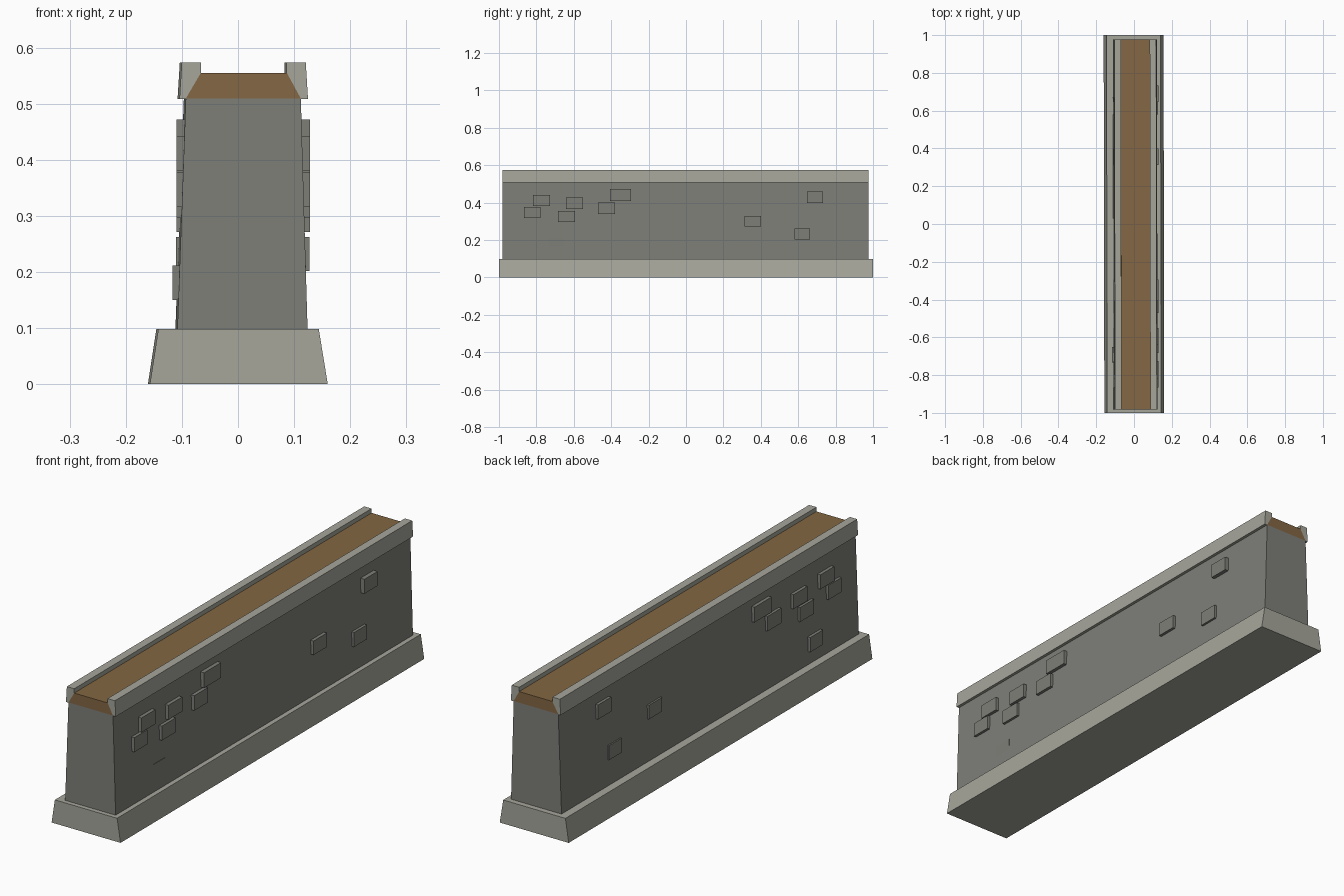
import bpy, bmesh

if "Cube" in bpy.data.objects:
    bpy.data.objects.remove(bpy.data.objects["Cube"])

SKEW = 0.0018  # the wall runs very slightly off the y axis


def material(name, rgb):
    m = bpy.data.materials.new(name)
    m.diffuse_color = (*rgb, 1.0)
    m.use_nodes = True
    m.node_tree.nodes["Principled BSDF"].inputs["Base Color"].default_value = m.diffuse_color
    return m


stone = material("dark_stone", (0.21, 0.21, 0.19))
trim = material("light_stone", (0.38, 0.38, 0.33))
dirt = material("brown_walkway", (0.23, 0.135, 0.056))


def prism(name, profile, y0, y1, mat):
    """Extrude an (x, z) profile along y, following the slight skew."""
    bm = bmesh.new()
    rings = [[bm.verts.new((x - SKEW * (y + 1), y, z)) for x, z in profile]
             for y in (y0, y1)]
    bm.faces.new(rings[0])
    bm.faces.new(rings[1][::-1])
    n = len(profile)
    for i in range(n):
        j = (i + 1) % n
        bm.faces.new((rings[0][i], rings[1][i], rings[1][j], rings[0][j]))
    bmesh.ops.recalc_face_normals(bm, faces=bm.faces)
    me = bpy.data.meshes.new(name)
    bm.to_mesh(me)
    bm.free()
    me.materials.append(mat)
    ob = bpy.data.objects.new(name, me)
    bpy.context.collection.objects.link(ob)
    return ob


Y0, Y1 = -0.981, 0.977

# Tapered footing
prism("footing", [(-0.157, 0), (0.16, 0), (0.144, 0.098), (-0.142, 0.098)], -1, 1, trim)

# Wall body with battered sides
prism("wall_body", [(-0.108, 0.098), (0.124, 0.098), (0.112, 0.509), (-0.093, 0.509)],
      Y0, Y1, stone)

# Walkway filling on top
prism("walkway", [(-0.093, 0.509), (0.112, 0.509), (0.087, 0.555), (-0.066, 0.555)],
      Y0, Y1, dirt)

# Parapet curbs, mirrored about the wall's centre line
CX = 0.0103
curb = [(0.1145, 0.508), (0.1105, 0.573), (0.0765, 0.573), (0.0765, 0.555), (0.102, 0.508)]
for name, s in (("parapet_left", -1), ("parapet_right", 1)):
    prism(name, [(CX + s * x, z) for x, z in curb], Y0, Y1, trim)

# Through-stones showing on both faces: y centre, z centre, length, height, x shift
bricks = [
    (-0.822, 0.347, 0.086, 0.060, 0),
    (-0.772, 0.411, 0.091, 0.060, 0),
    (-0.638, 0.326, 0.091, 0.060, 0),
    (-0.595, 0.396, 0.091, 0.060, 0),
    (-0.425, 0.370, 0.091, 0.062, 0),
    (-0.350, 0.440, 0.112, 0.063, 0),
    (0.357, 0.300, 0.088, 0.058, 0),
    (0.622, 0.232, 0.084, 0.060, -0.001),
    (0.690, 0.428, 0.087, 0.060, 0),
    (-0.692, 0.181, 0.084, 0.061, -0.007),
]
for i, (y, z, ly, lz, dx) in enumerate(bricks):
    # undo the skew so each stone stays where it was measured
    off = dx + SKEW * (y + 1)
    a, b = -0.1095 + off, 0.1285 + off
    prism(f"stone_block_{i + 1}",
          [(a, z - lz / 2), (b, z - lz / 2), (b, z + lz / 2), (a, z + lz / 2)],
          y - ly / 2, y + ly / 2, stone)
